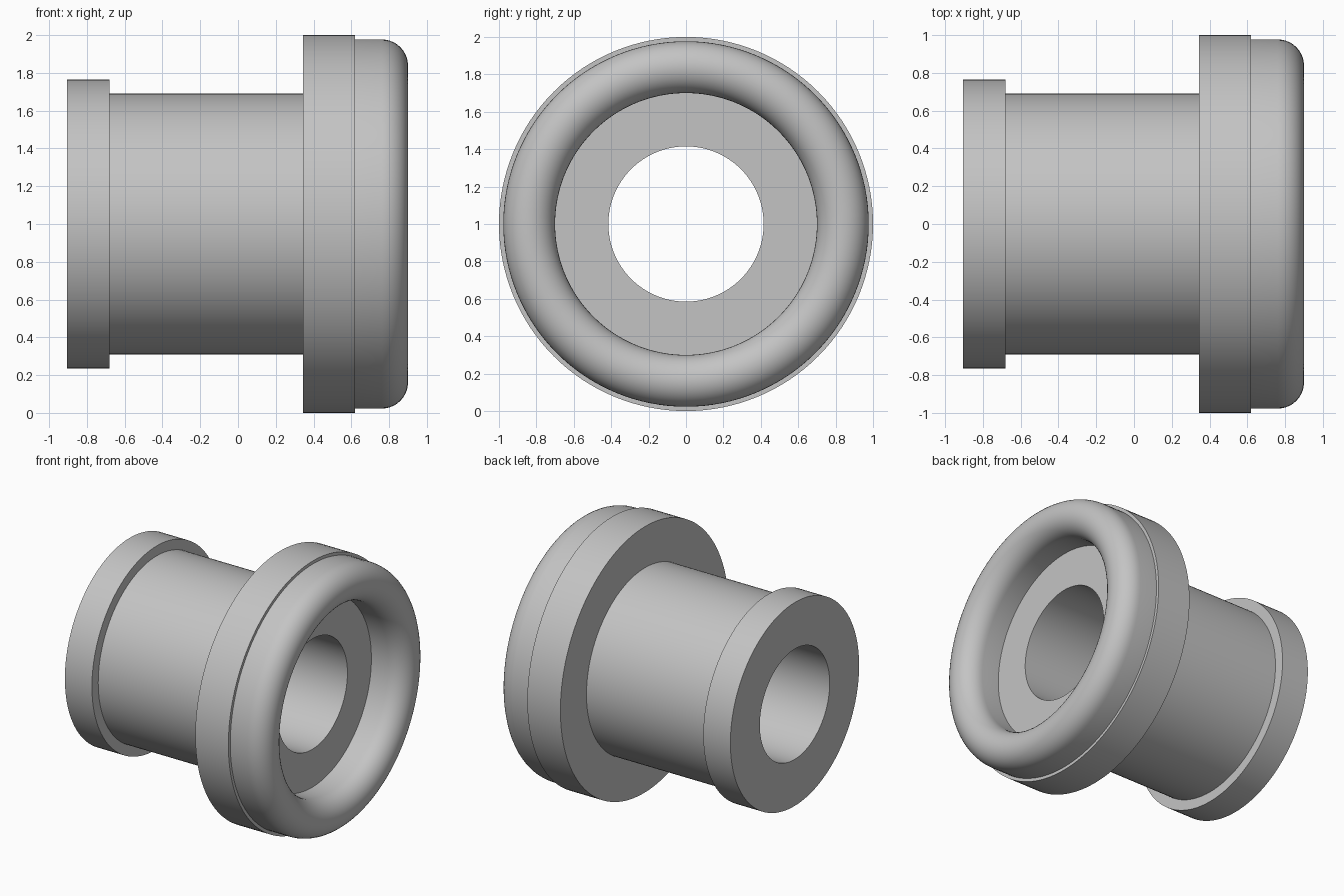
import bpy, bmesh, math

if "Cube" in bpy.data.objects:
    bpy.data.objects.remove(bpy.data.objects["Cube"])

SEGMENTS = 128

grey = bpy.data.materials.new("plain grey")
grey.diffuse_color = (0.55, 0.55, 0.55, 1)
grey.use_nodes = True
grey.node_tree.nodes["Principled BSDF"].inputs["Base Color"].default_value = grey.diffuse_color


def lathe(name, profile):
    """Spin a closed (x, radius) profile around the x axis."""
    bm = bmesh.new()
    rings = []
    for i in range(SEGMENTS):
        a = 2 * math.pi * i / SEGMENTS
        rings.append([bm.verts.new((x, r * math.cos(a), 1 + r * math.sin(a)))
                      for x, r in profile])
    n = len(profile)
    for i in range(SEGMENTS):
        here, there = rings[i], rings[(i + 1) % SEGMENTS]
        for j in range(n):
            k = (j + 1) % n
            bm.faces.new((here[j], here[k], there[k], there[j]))
    bmesh.ops.recalc_face_normals(bm, faces=bm.faces)
    mesh = bpy.data.meshes.new(name)
    bm.to_mesh(mesh)
    bm.free()
    mesh.materials.append(grey)
    obj = bpy.data.objects.new(name, mesh)
    bpy.context.collection.objects.link(obj)
    bpy.ops.object.select_all(action='DESELECT')
    obj.select_set(True)
    bpy.context.view_layer.objects.active = obj
    bpy.ops.object.shade_smooth_by_angle(angle=math.radians(30))


# Key dimensions along the axis and outwards from it
left, collar_end, flange_start, flange_end, right = -0.905, -0.68, 0.345, 0.62, 0.90
bore, barrel, collar, flange = 0.415, 0.69, 0.765, 1.0
rim_in, rim_out = 0.70, 0.977

# Half-round lip that rises from the flange face
lip_r = (rim_out - rim_in) / 2
lip_mid = (rim_out + rim_in) / 2
STEPS = 20
lip = [(right - lip_r + lip_r * math.sin(math.pi * i / STEPS),
        lip_mid + lip_r * math.cos(math.pi * i / STEPS)) for i in range(STEPS + 1)]

# Flanged bushing: end collar, barrel, flange, rounded lip and through bore
lathe("flanged_bushing", [
    (left, bore), (left, collar), (collar_end, collar), (collar_end, barrel),
    (flange_start, barrel), (flange_start, flange), (flange_end, flange),
    (flange_end, rim_out), *lip, (flange_end, rim_in), (flange_end, bore),
])
